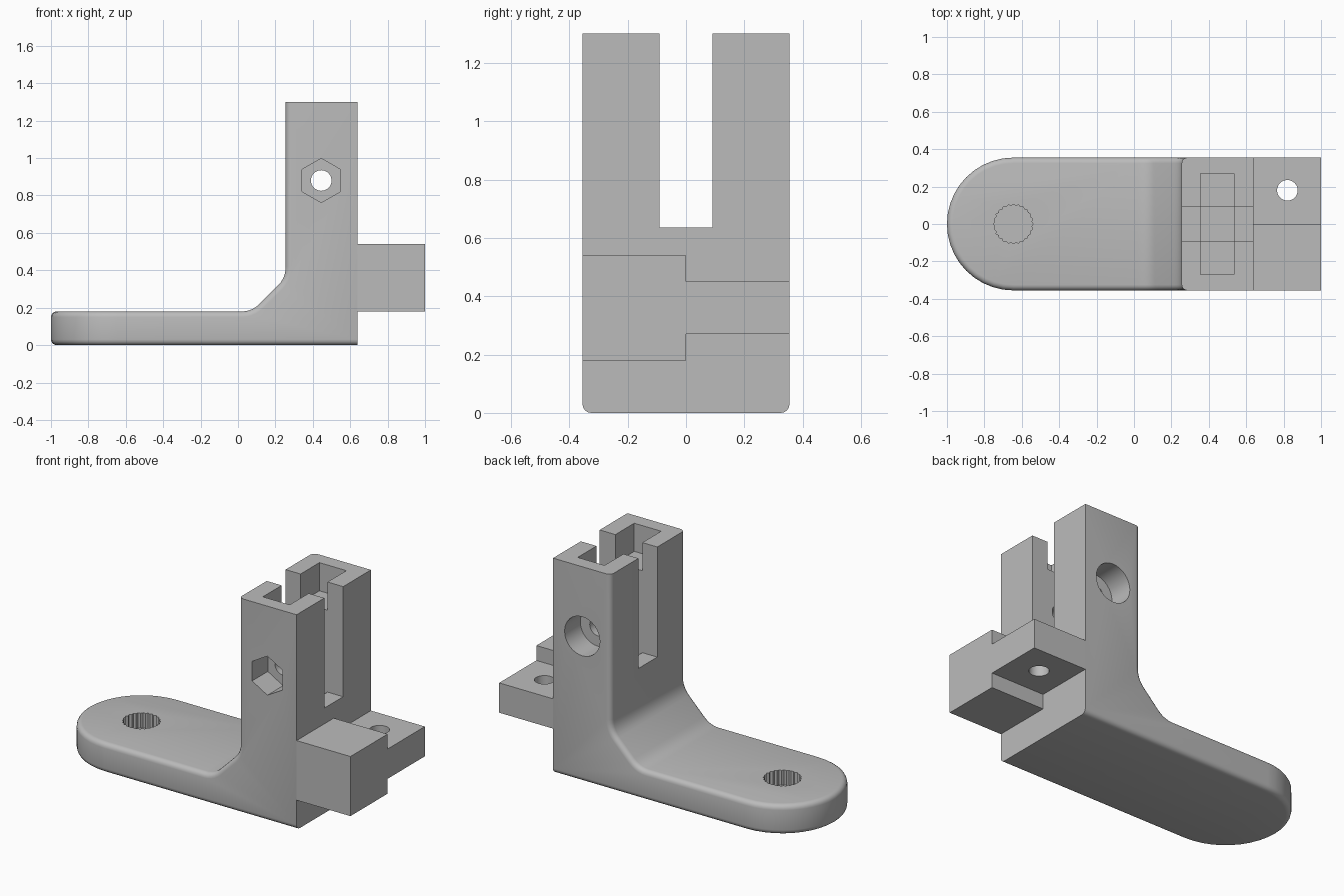
import bpy, bmesh
from math import sin, cos, pi, radians

cube = bpy.data.objects.get("Cube")
if cube:
    bpy.data.objects.remove(cube, do_unlink=True)

grey = bpy.data.materials.new("plain grey")
grey.use_nodes = True
colour = (0.5, 0.5, 0.5, 1)
grey.diffuse_color = colour
for node in grey.node_tree.nodes:
    if node.type == 'BSDF_PRINCIPLED':
        node.inputs["Base Color"].default_value = colour

PLACE = {'x': lambda a, b, h: (h, a, b),
         'y': lambda a, b, h: (a, h, b),
         'z': lambda a, b, h: (a, b, h)}


def prism(name, points, axis, low, high):
    """Extrude a flat outline along an axis."""
    put = PLACE[axis]
    bm = bmesh.new()
    ends = [[bm.verts.new(put(a, b, h)) for a, b in points] for h in (low, high)]
    n = len(points)
    for ring in ends:
        bm.faces.new(ring)
    for i in range(n):
        j = (i + 1) % n
        bm.faces.new((ends[0][i], ends[0][j], ends[1][j], ends[1][i]))
    bmesh.ops.recalc_face_normals(bm, faces=bm.faces)
    mesh = bpy.data.meshes.new(name)
    bm.to_mesh(mesh)
    bm.free()
    mesh.materials.append(grey)
    obj = bpy.data.objects.new(name, mesh)
    bpy.context.scene.collection.objects.link(obj)
    return obj


def rect(x0, x1, y0, y1):
    return [(x0, y0), (x1, y0), (x1, y1), (x0, y1)]


def circle(cx, cy, r, n=32, inner=None):
    """Regular outline; an inner radius makes every second point dip in."""
    pts = []
    for i in range(n):
        rad = inner if inner and i % 2 else r
        t = 2 * pi * i / n + pi / 2
        pts.append((cx + rad * cos(t), cy + rad * sin(t)))
    return pts


def soften(before, corner, after, steps=5):
    """Round a profile corner."""
    return [tuple((1 - u) ** 2 * a + 2 * u * (1 - u) * c + u * u * b
                  for a, c, b in zip(before, corner, after))
            for u in (k / steps for k in range(steps + 1))]


def combine(obj, cutter, operation='DIFFERENCE'):
    mod = obj.modifiers.new("cut", 'BOOLEAN')
    mod.operation = operation
    mod.solver = 'EXACT'
    mod.object = cutter
    bpy.context.view_layer.update()
    graph = bpy.context.evaluated_depsgraph_get()
    mesh = bpy.data.meshes.new_from_object(obj.evaluated_get(graph))
    obj.modifiers.clear()
    obj.data = mesh
    bpy.data.objects.remove(cutter, do_unlink=True)


HALF = 0.355      # half the width
END = 0.64        # flat end of the body
TOP = 1.3
PIVOT = -1 + HALF

# Body: side profile of plate, sloped gusset and tower
profile = [(-1.2, 0), (END, 0), (END, TOP), (0.255, TOP)]
profile += soften((0.255, 0.42), (0.255, 0.36), (0.215, 0.32))
profile += soften((0.115, 0.22), (0.075, 0.18), (0.02, 0.18))
profile += [(-1.2, 0.18)]
body = prism("bracket_body", profile, 'y', -0.5, 0.5)

# Rounded plan outline
arc = [(PIVOT + HALF * cos(t), HALF * sin(t))
       for t in (pi / 2 + pi * k / 20 for k in range(21))]
combine(body, prism("plan_cutter", arc + [(0.9, -HALF), (0.9, HALF)],
                    'z', -0.2, 1.6), 'INTERSECT')

# Rounded long edges, leaving the tower top and the flat end crisp
bm = bmesh.new()
bm.from_mesh(body.data)
bmesh.ops.remove_doubles(bm, verts=bm.verts, dist=0.0001)
edges = [e for e in bm.edges
         if len(e.link_faces) == 2 and e.calc_face_angle() > 1
         and not all(v.co.x > END - 0.001 for v in e.verts)
         and not all(v.co.z > TOP - 0.001 for v in e.verts)]
bmesh.ops.bevel(bm, geom=edges, offset=0.03, segments=4, profile=0.5,
                affect='EDGES', clamp_overlap=False)
bm.to_mesh(body.data)
bm.free()

# Tower slot, top pocket and floor recess
combine(body, prism("slot_cutter", rect(0.1, 0.8, -0.09, 0.09), 'z', 0.635, 1.5))
combine(body, prism("pocket_cutter", rect(0.355, 0.535, -0.27, 0.27), 'z', 1.13, 1.5))
combine(body, prism("recess_cutter", rect(0.355, 0.535, -0.0899, 0.0899), 'z', 0.545, 0.7))

# Cross bolt: hexagonal nut seat in front, round head seat behind, through hole
BOLT = (0.445, 0.88)
combine(body, prism("nut_cutter", circle(*BOLT, 0.118, 6), 'y', -0.5, -0.205))
combine(body, prism("head_cutter", circle(*BOLT, 0.118), 'y', 0.205, 0.5))
combine(body, prism("bolt_cutter", circle(*BOLT, 0.055), 'y', -0.6, 0.6))

# Blind toothed socket in the plate
combine(body, prism("socket_cutter", circle(PIVOT, 0, 0.106, 48, 0.098), 'z', 0.09, 0.3))

# Stepped tongue with a screw hole in its thin half
step = [(-HALF, 0.18), (0, 0.18), (0, 0.27), (HALF, 0.27),
        (HALF, 0.45), (0, 0.45), (0, 0.54), (-HALF, 0.54)]
tongue = prism("stepped_tongue", step, 'x', END, 1)
combine(tongue, prism("screw_cutter", circle(0.82, 0.18, 0.055), 'z', 0, 0.8))

for obj in (body, tongue):
    bpy.ops.object.select_all(action='DESELECT')
    obj.select_set(True)
    bpy.context.view_layer.objects.active = obj
    bpy.ops.object.shade_smooth_by_angle(angle=radians(30))
